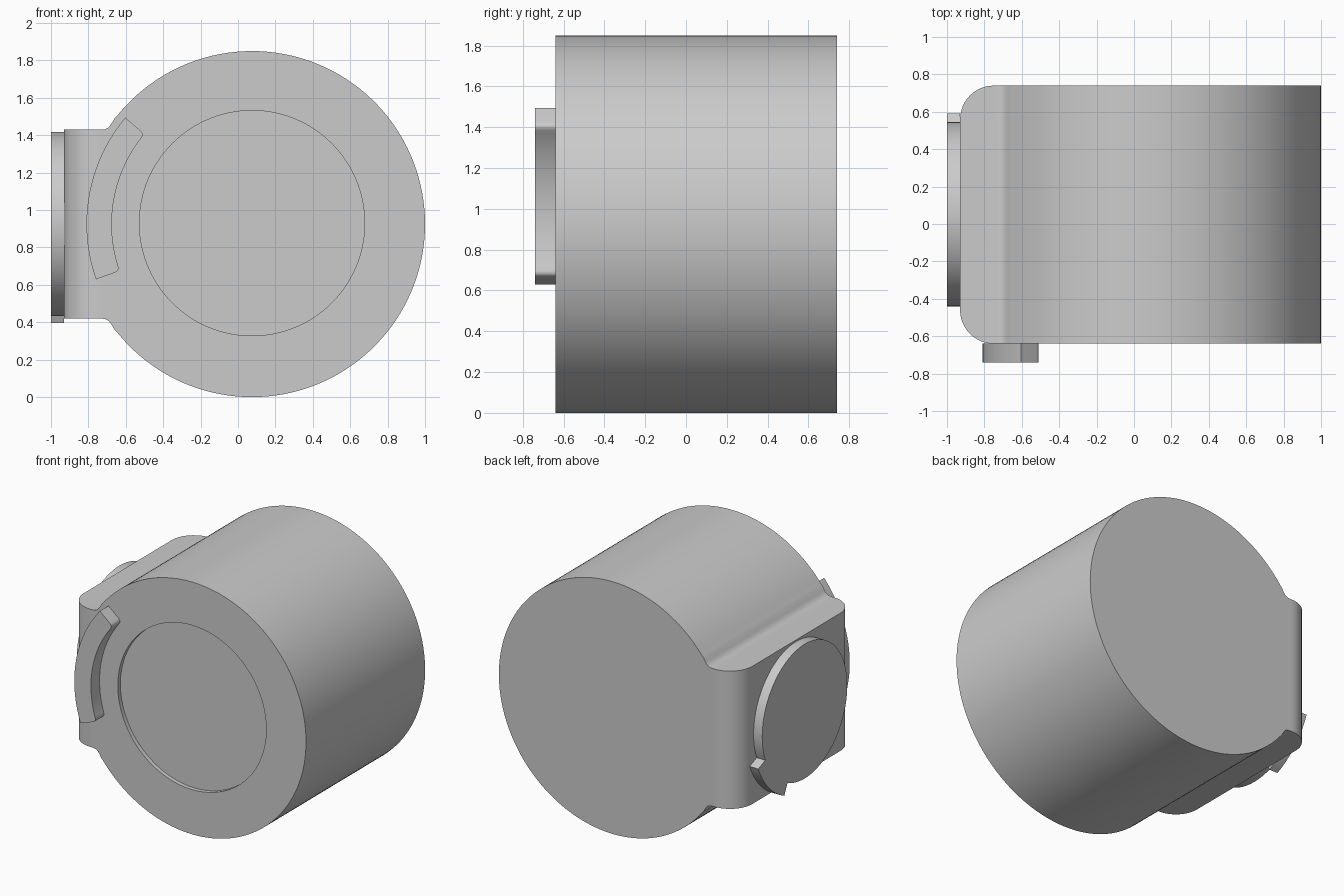
import bpy, bmesh
from math import cos, sin, radians, pi
from mathutils import Vector

if "Cube" in bpy.data.objects:
    bpy.data.objects.remove(bpy.data.objects["Cube"])

grey = bpy.data.materials.new("plain grey")
grey.use_nodes = True
GREY = (0.6, 0.6, 0.6, 1)
grey.diffuse_color = GREY
grey.node_tree.nodes["Principled BSDF"].inputs["Base Color"].default_value = GREY

CX, CZ, R = 0.075, 0.925, 0.925      # drum axis and radius
FRONT, BACK = -0.64, 0.74


def arc(cx, cy, r, a0, a1, n):
    """Points along a circular arc, angles in degrees."""
    angles = [radians(a0 + (a1 - a0) * i / n) for i in range(n + 1)]
    return [(cx + r * cos(a), cy + r * sin(a)) for a in angles]


def rounded(points, radii, n=6):
    """Replace the corners named in radii {index: size} by smooth curves."""
    out = []
    for i, p in enumerate(points):
        p = Vector(p)
        if i not in radii:
            out.append(p)
            continue
        a, b = Vector(points[i - 1]), Vector(points[(i + 1) % len(points)])
        a = p + (a - p).normalized() * radii[i]
        b = p + (b - p).normalized() * radii[i]
        for k in range(n + 1):
            t = k / n
            out.append(a * (1 - t) ** 2 + p * 2 * t * (1 - t) + b * t * t)
    return out


def extrude(name, outline, axis, lo, hi, edge_round=None):
    """Extrude an outline along x (outline in y, z) or y (outline in x, z)."""
    bm = bmesh.new()
    place = (lambda p, d: (d, p[0], p[1])) if axis == "x" else (lambda p, d: (p[0], d, p[1]))
    face = bm.faces.new([bm.verts.new(place(p, lo)) for p in outline])
    geom = bmesh.ops.extrude_face_region(bm, geom=[face])["geom"]
    shift = Vector(place((0, 0), hi - lo))
    bmesh.ops.translate(bm, vec=shift, verts=[v for v in geom if isinstance(v, bmesh.types.BMVert)])
    bmesh.ops.recalc_face_normals(bm, faces=bm.faces)
    if edge_round:
        test, size = edge_round
        bmesh.ops.bevel(bm, geom=[e for e in bm.edges if test(e)], offset=size,
                        segments=12, profile=0.5, affect="EDGES")
    mesh = bpy.data.meshes.new(name)
    bm.to_mesh(mesh)
    bm.free()
    mesh.materials.append(grey)
    obj = bpy.data.objects.new(name, mesh)
    bpy.context.collection.objects.link(obj)
    return obj


def smooth(obj):
    bpy.ops.object.select_all(action="DESELECT")
    obj.select_set(True)
    bpy.context.view_layer.objects.active = obj
    bpy.ops.object.shade_smooth_by_angle(angle=radians(30))


# Drum and side block in one outline, with small fillets where they meet
SIDE, HALF = -0.93, 0.505
fillet = [(-0.66, 0.565), (-0.677, 0.536), (-0.693, 0.516), (-0.712, 0.507), (-0.735, HALF)]
upper = [(x, CZ + z) for x, z in fillet] + [(SIDE, CZ + HALF)]
lower = [(x, 2 * CZ - z) for x, z in reversed(upper)]
outline = arc(CX, CZ, R, -141.5, 141.5, 110) + upper + lower
body = extrude("body", outline, "y", FRONT, BACK,
               (lambda e: all(abs(v.co.x - SIDE) < 1e-4 for v in e.verts)
                and abs(e.verts[0].co.y - e.verts[1].co.y) < 1e-4, 0.18))

# Shallow round recess in the front
cutter = extrude("recess_cutter", arc(CX, CZ + 0.005, 0.602, 0, 357, 119), "y",
                 FRONT - 0.1, FRONT + 0.03)
cutter.hide_render = True
cut = body.modifiers.new("recess", "BOOLEAN")
cut.operation, cut.solver, cut.object = "DIFFERENCE", "EXACT", cutter
bpy.context.view_layer.objects.active = body
bpy.ops.object.modifier_apply(modifier="recess")
bpy.data.objects.remove(cutter)
smooth(body)

# Curved grip on the front, rounded on its inner corners
outer = arc(CX, CZ, 0.885, 140, 199.5, 32)
inner = arc(CX, CZ, 0.75, 199.5, 140, 32)
grip = outer + inner[:1] + inner[2:-2] + inner[-1:]
smooth(extrude("front_grip", rounded(grip, {len(outer): 0.03, len(grip) - 1: 0.03}),
               "y", FRONT - 0.1, FRONT))

# Side disc with a projecting tab on its rim
disc = arc(0.0525, CZ, 0.4925, -22, 294, 100) + arc(0.0525, CZ, 0.58, -66, -22, 16)
smooth(extrude("side_disc", disc, "x", -1.0, SIDE))
